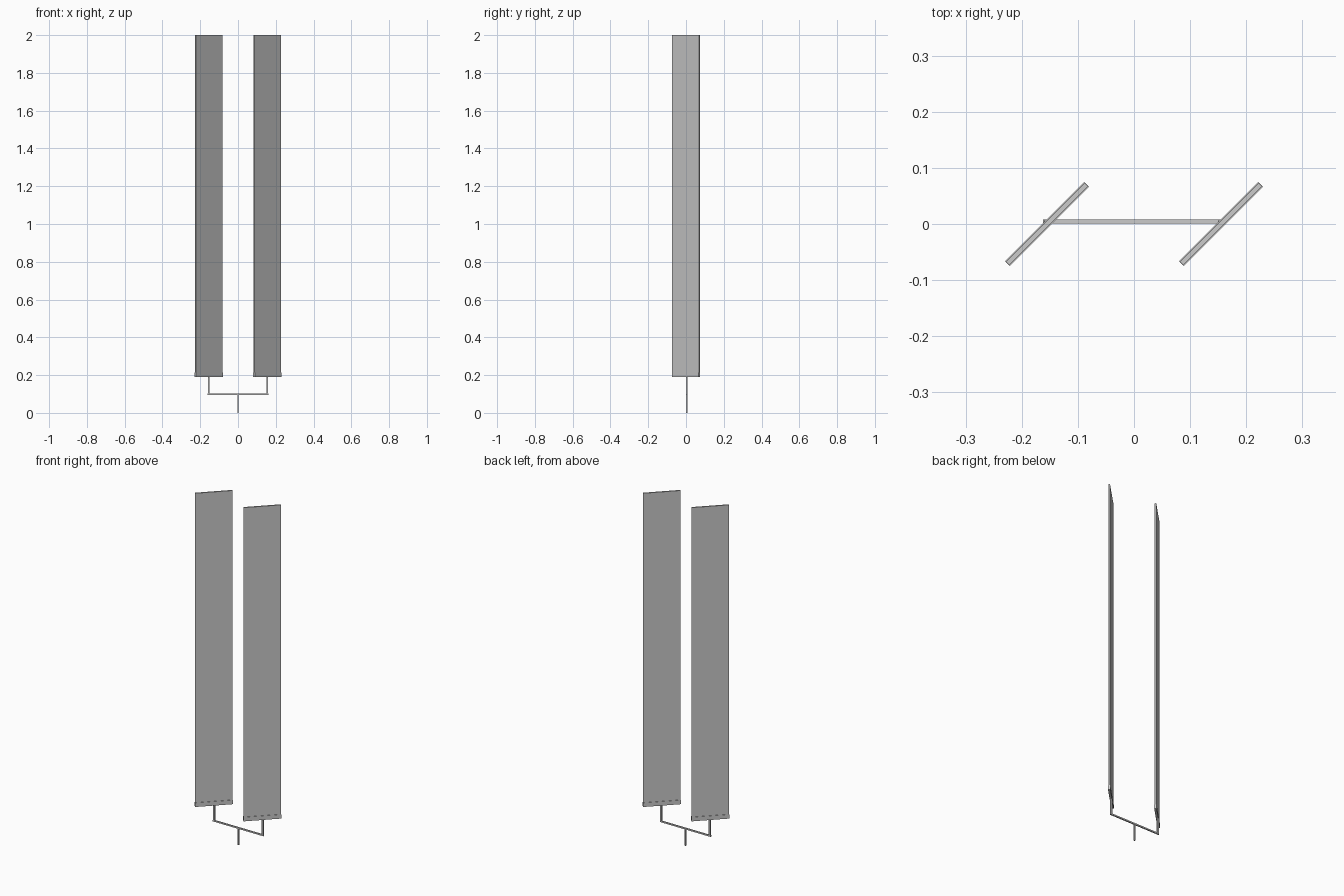
import bpy
from math import radians

if "Cube" in bpy.data.objects:
    bpy.data.objects.remove(bpy.data.objects["Cube"])


def box(name, size, center, turn=0):
    bpy.ops.mesh.primitive_cube_add(size=1, location=center, rotation=(0, 0, radians(turn)))
    ob = bpy.context.object
    ob.name = name
    ob.scale = size
    bpy.ops.object.transform_apply(location=False, rotation=False, scale=True)
    return ob


def span(name, lo, hi):
    box(name, [b - a for a, b in zip(lo, hi)], [(a + b) / 2 for a, b in zip(lo, hi)])


# Fork-shaped stand: stem, crossbar and two uprights
Y0, Y1 = 0.001, 0.008
span("stem", (-0.0035, Y0, 0), (0.0035, Y1, 0.094))
span("crossbar", (-0.162, Y0, 0.094), (0.162, Y1, 0.102))

for side, s in (("left", -1), ("right", 1)):
    x = 0.155 * s
    span(side + "_upright", (x - 0.005, Y0, 0.102), (x + 0.005, Y1, 0.192))
    # Tall thin blade standing in a slightly thicker clamp, turned 45 degrees
    box(side + "_panel", (0.199, 0.008, 1.808), (x, 0, 1.096), 45)
    box(side + "_clamp", (0.2, 0.0125, 0.024), (x, 0, 0.202), 45)
